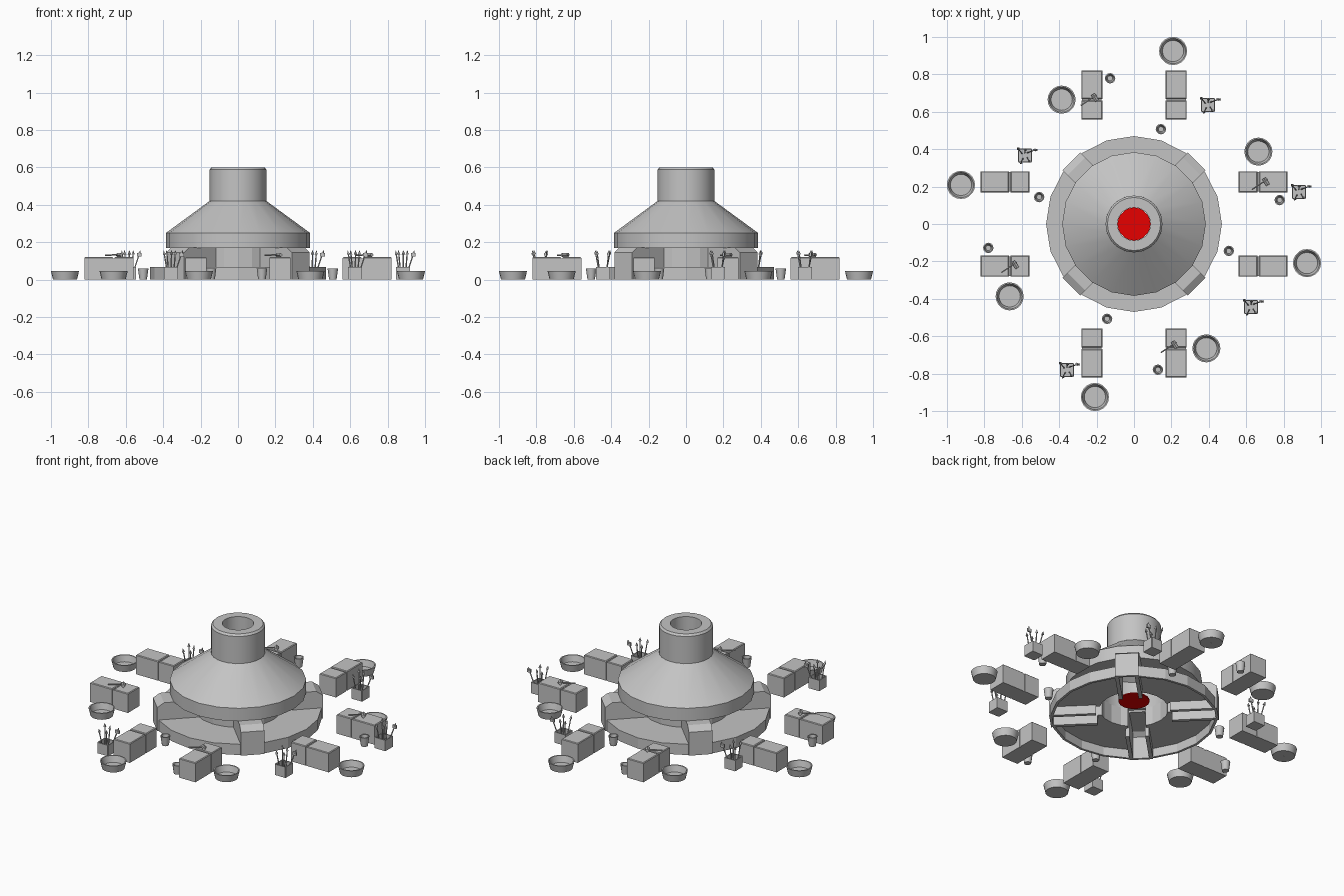
import bpy, bmesh, math
from mathutils import Vector, Matrix

cube = bpy.data.objects.get("Cube")
if cube:
    bpy.data.objects.remove(cube)


def material(name, color):
    m = bpy.data.materials.new(name)
    m.use_nodes = True
    m.diffuse_color = (*color, 1)
    m.node_tree.nodes["Principled BSDF"].inputs["Base Color"].default_value = (*color, 1)
    return m


STONE = material("stone grey", (0.55, 0.55, 0.55))
EMBER = material("ember red", (0.8, 0, 0))


def finish(name, bm, mat=STONE, smooth=False):
    """Turn a bmesh into a mesh datablock."""
    bmesh.ops.recalc_face_normals(bm, faces=bm.faces)
    me = bpy.data.meshes.new(name)
    bm.to_mesh(me)
    bm.free()
    me.materials.append(mat)
    if smooth:
        me.polygons.foreach_set("use_smooth", [True] * len(me.polygons))
        me.set_sharp_from_angle(angle=math.radians(30))
    return me


def place(name, me, loc=(0, 0, 0), turn=0):
    ob = bpy.data.objects.new(name, me)
    ob.location = loc
    ob.rotation_euler.z = turn
    bpy.context.collection.objects.link(ob)


def box(bm, lo, hi):
    lo, hi = Vector(lo), Vector(hi)
    mat = Matrix.Translation((lo + hi) / 2) @ Matrix.Diagonal((*(hi - lo), 1))
    bmesh.ops.create_cube(bm, size=1, matrix=mat)


def rod(bm, a, b, r1, r2, sides=6):
    a, b = Vector(a), Vector(b)
    d = b - a
    mat = Matrix.Translation((a + b) / 2) @ d.to_track_quat("Z", "Y").to_matrix().to_4x4()
    bmesh.ops.create_cone(bm, cap_ends=True, segments=sides, radius1=r1, radius2=r2,
                          depth=d.length, matrix=mat)


def lathe(bm, profile, sides):
    """Revolve a closed loop of (radius, height) points."""
    rings = []
    for i in range(sides):
        a = math.tau * i / sides
        rings.append([bm.verts.new((r * math.cos(a), r * math.sin(a), z)) for r, z in profile])
    n = len(profile)
    for i in range(sides):
        p, q = rings[i], rings[(i + 1) % sides]
        for j in range(n):
            k = (j + 1) % n
            bm.faces.new((p[j], q[j], q[k], p[k]))


def slab(bm, profile, y0, y1):
    """Extrude an (x, z) outline from y0 to y1."""
    face = bm.faces.new([bm.verts.new((x, y0, z)) for x, z in profile])
    out = bmesh.ops.extrude_face_region(bm, geom=[face])["geom"]
    bmesh.ops.translate(bm, vec=(0, y1 - y0, 0),
                        verts=[v for v in out if isinstance(v, bmesh.types.BMVert)])


# Hollow hood
bm = bmesh.new()
lathe(bm, [(0.195, 0.17), (0.384, 0.17), (0.384, 0.25), (0.152, 0.42), (0.1, 0.42),
           (0.1, 0.4), (0.195, 0.34)], 20)
place("hood", finish("hood", bm, smooth=True))

# Chimney with a softened outer rim
bm = bmesh.new()
lathe(bm, [(0.152, 0.41), (0.152, 0.588), (0.142, 0.6), (0.089, 0.6), (0.089, 0.41)], 24)
place("chimney", finish("chimney", bm, smooth=True))

# Glowing embers inside the drum
bm = bmesh.new()
rod(bm, (0, 0, 0.107), (0, 0, 0.113), 0.088, 0.088, 20)
place("embers", finish("embers", bm, EMBER))

# Hearth quarter: hollow ring and drum wall, trimmed parallel to the diagonals
bm = bmesh.new()
lathe(bm, [(0.195, 0.055), (0.455, 0.055), (0.455, 0), (0.47, 0), (0.47, 0.067),
           (0.245, 0.067), (0.245, 0.17), (0.195, 0.17)], 20)
for s in (-1, 1):
    normal = Vector((-1, s, 0)).normalized()
    cut = bmesh.ops.bisect_plane(bm, geom=bm.verts[:] + bm.edges[:] + bm.faces[:],
                                 plane_co=-0.05 * normal, plane_no=normal, clear_outer=True)
    rim = [e for e in cut["geom_cut"] if isinstance(e, bmesh.types.BMEdge)]
    bmesh.ops.holes_fill(bm, edges=rim, sides=0)
quarter = finish("hearth_quarter", bm)

# Flue: two side walls, a chamfered roof and an outer end plate
bm = bmesh.new()
for s in (-1, 1):
    slab(bm, [(0.21, 0), (0.474, 0), (0.474, 0.145), (0.435, 0.172), (0.21, 0.172)],
         s * 0.045, s * 0.067)
slab(bm, [(0.21, 0.158), (0.43, 0.158), (0.459, 0.138), (0.459, 0), (0.474, 0),
          (0.474, 0.145), (0.435, 0.172), (0.21, 0.172)], -0.045, 0.045)
flue = finish("flue", bm)

# Workbench: long and short block side by side
bm = bmesh.new()
for y0, y1 in ((0.56, 0.66), (0.669, 0.82)):
    box(bm, (-0.056, y0, 0), (0.056, y1, 0.12))
bmesh.ops.bevel(bm, geom=[e for e in bm.edges if all(v.co.z > 0.1 for v in e.verts)],
                offset=0.004, segments=1, affect="EDGES")
box(bm, (-0.052, 0.65, 0), (0.052, 0.68, 0.113))
bench = finish("workbench", bm)


def vessel(name, r_base, r_top, height, wall, sides):
    bm = bmesh.new()
    lathe(bm, [(0.001, 0), (r_base, 0), (r_top, height), (r_top - wall, height),
               (r_base - wall, wall), (0.001, wall)], sides)
    return finish(name, bm, smooth=True)


basin = vessel("basin", 0.064, 0.075, 0.045, 0.007, 20)
cup = vessel("cup", 0.02, 0.028, 0.058, 0.006, 12)

# Hammer lying on a bench
bm = bmesh.new()
rod(bm, (-0.062, -0.038, 0.13), (0.022, 0.018, 0.133), 0.004, 0.004)
rod(bm, (0.002, 0.022, 0.132), (0.024, -0.014, 0.132), 0.011, 0.011, 4)
hammer = finish("hammer", bm)

# Tool rack: open square bin holding leaning spears and a small axe
bm = bmesh.new()
h, t = 0.035, 0.006
box(bm, (-h, -h, 0), (h, h, t))
for s in (-1, 1):
    box(bm, (s * h - t / 2, -h, 0), (s * h + t / 2, h, 0.067))
    box(bm, (-h, s * h - t / 2, 0), (h, s * h + t / 2, 0.067))
for foot, tip in (((-0.015, 0.01), (-0.036, 0.036)), ((0.0, 0.015), (0.002, 0.03)),
                  ((0.012, 0.015), (0.055, 0.03)), ((-0.01, -0.015), (-0.022, -0.038)),
                  ((0.012, -0.012), (0.022, -0.03))):
    a, b = Vector((*foot, t)), Vector((*tip, 0.135))
    rod(bm, a, b, 0.0035, 0.0035)
    rod(bm, b, b + (b - a) * 0.16, 0.009, 0.001, 4)
box(bm, (0.042, 0.024, 0.122), (0.068, 0.034, 0.142))
rack = finish("tool_rack", bm)

# Four-fold layout around the furnace
for i in range(4):
    turn = i * math.pi / 2
    rot = Matrix.Rotation(turn, 3, "Z")
    place("hearth_quarter", quarter, turn=turn)
    place("flue", flue, turn=turn + math.pi / 4)
    for x in (-0.225, 0.225):
        place("workbench", bench, rot @ Vector((x, 0, 0)), turn)
    for x, y in ((-0.387, 0.665), (0.209, 0.925)):
        place("basin", basin, rot @ Vector((x, y, 0)), turn)
    for x, y in ((-0.128, 0.779), (0.144, 0.507)):
        place("cup", cup, rot @ Vector((x, y, 0)), turn)

# Loose tools keep one orientation
for x, y in ((-0.222, 0.672), (0.692, 0.222), (0.205, -0.65), (-0.648, -0.222)):
    place("hammer", hammer, (x, y, 0))
for x, y in ((0.396, 0.636), (0.882, 0.171), (0.626, -0.444), (-0.358, -0.78), (-0.583, 0.366)):
    place("tool_rack", rack, (x, y, 0))
